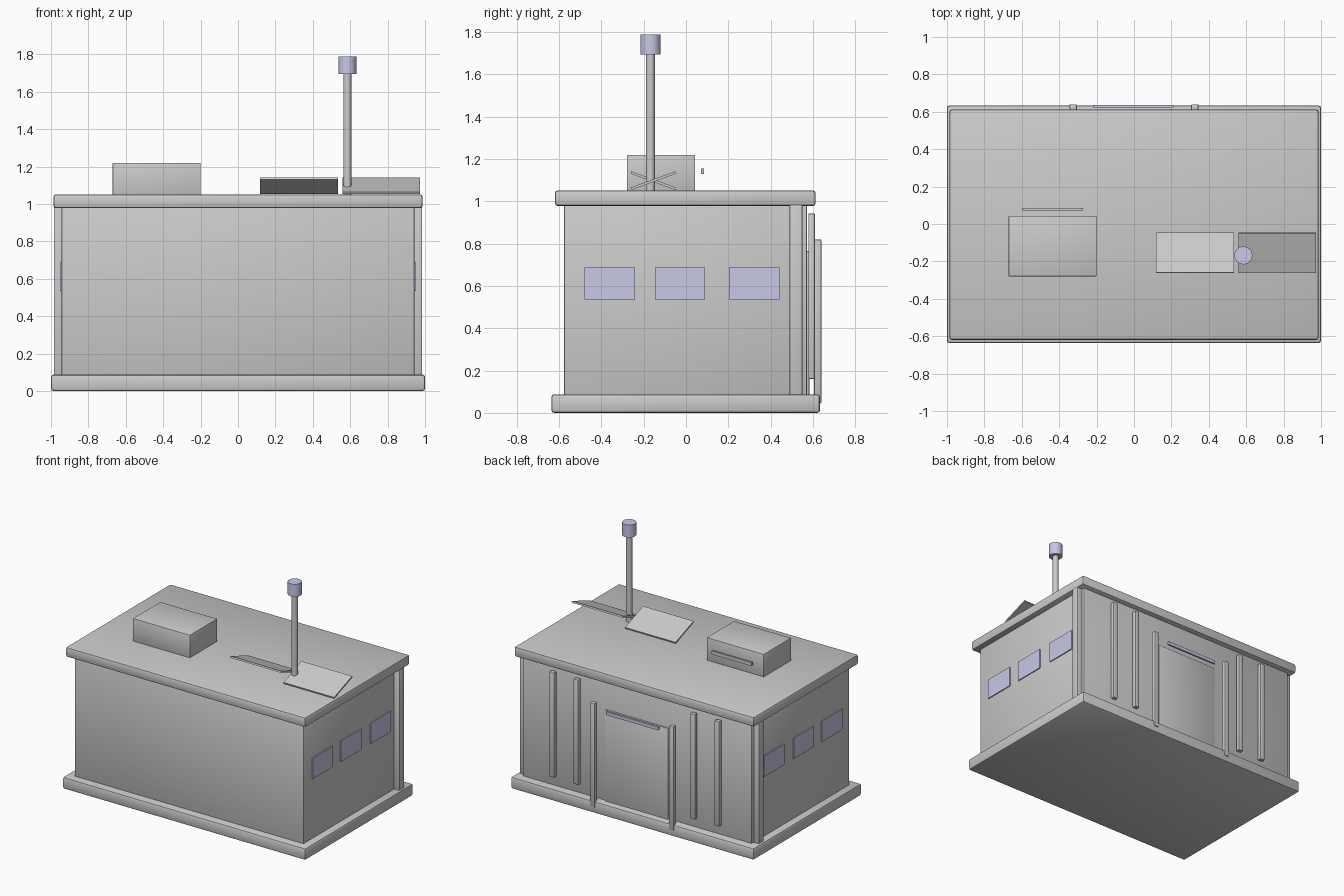
import bpy, bmesh, math
from mathutils import Matrix

if "Cube" in bpy.data.objects:
    bpy.data.objects.remove(bpy.data.objects["Cube"])


def material(name, color):
    m = bpy.data.materials.new(name)
    m.diffuse_color = (*color, 1)
    m.use_nodes = True
    m.node_tree.nodes["Principled BSDF"].inputs["Base Color"].default_value = m.diffuse_color
    return m


GREY = material("grey_metal", (0.6, 0.6, 0.6))
LAVENDER = material("lavender_glass", (0.58, 0.58, 0.8))


def finish(bm, name, mat):
    mesh = bpy.data.meshes.new(name)
    bm.to_mesh(mesh)
    bm.free()
    mesh.materials.append(mat)
    ob = bpy.data.objects.new(name, mesh)
    bpy.context.collection.objects.link(ob)
    bpy.ops.object.select_all(action='DESELECT')
    ob.select_set(True)
    bpy.context.view_layer.objects.active = ob
    bpy.ops.object.shade_smooth_by_angle(angle=math.radians(40))
    return ob


def box(name, x, y, z, mat=GREY, bevel=0.0, tilt=0.0):
    """Box from (min, max) ranges, optionally bevelled and tilted about x."""
    bm = bmesh.new()
    bmesh.ops.create_cube(bm, size=1)
    size = [r[1] - r[0] for r in (x, y, z)]
    bmesh.ops.scale(bm, vec=size, verts=bm.verts)
    if bevel:
        bmesh.ops.bevel(bm, geom=bm.edges[:], offset=bevel, segments=2,
                        profile=0.5, affect='EDGES')
    ob = finish(bm, name, mat)
    ob.location = [(r[0] + r[1]) / 2 for r in (x, y, z)]
    ob.rotation_euler.x = tilt
    return ob


def cylinder(name, x, y, z, radius, mat=GREY, sides=24):
    bm = bmesh.new()
    bmesh.ops.create_cone(bm, cap_ends=True, segments=sides, radius1=radius,
                          radius2=radius, depth=z[1] - z[0],
                          matrix=Matrix.Translation((x, y, (z[0] + z[1]) / 2)))
    return finish(bm, name, mat)


# Main shell
box("base_slab", (-1, 1), (-0.637, 0.634), (0, 0.088), bevel=0.014)
box("cabin_body", (-0.943, 0.943), (-0.577, 0.573), (0.07, 0.985), bevel=0.008)
box("roof_slab", (-0.987, 0.987), (-0.62, 0.613), (0.978, 1.052), bevel=0.014)

for side, s in (("left", -1), ("right", 1)):
    # Rear corner posts
    xs = sorted((s * 0.925, s * 0.985))
    box(f"corner_post_{side}", xs, (0.49, 0.55), (0.075, 0.985), bevel=0.006)
    # Side windows
    for i, yc in enumerate((-0.36, -0.028, 0.322)):
        box(f"window_{side}_{i + 1}", sorted((s * 0.942, s * 0.951)),
            (yc - 0.119, yc + 0.119), (0.535, 0.688), LAVENDER)
    # Vertical ribs and door posts on the back wall
    for i, xc in enumerate((0.48, 0.68)):
        box(f"wall_rib_{side}_{i + 1}", (s * xc - 0.02, s * xc + 0.02),
            (0.578, 0.61), (0.16, 0.943), bevel=0.006)
    box(f"door_post_{side}", (s * 0.325 - 0.02, s * 0.325 + 0.02),
        (0.606, 0.64), (0.045, 0.82), bevel=0.006)

# Door and its light strip
box("door_panel", (-0.26, 0.26), (0.56, 0.583), (0.06, 0.765), bevel=0.006)
box("door_light", (-0.218, 0.212), (0.622, 0.637), (0.76, 0.785), LAVENDER)

# Rooftop unit with vent strip
box("roof_unit", (-0.67, -0.2), (-0.28, 0.043), (1.045, 1.22), bevel=0.004)
box("vent_strip", (-0.6, -0.272), (0.072, 0.086), (1.13, 1.156))

# Two roof panels tilted in opposite directions
for name, x0, tilt in (("left", 0.118, -20), ("right", 0.558, 20)):
    box(f"tilted_panel_{name}", (x0, x0 + 0.416), (-0.267, -0.041),
        (1.092, 1.104), tilt=math.radians(tilt))

# Mast with beacon
cylinder("mast", 0.585, -0.168, (1.045, 1.7), 0.021)
cylinder("beacon", 0.585, -0.168, (1.695, 1.788), 0.048, LAVENDER)
